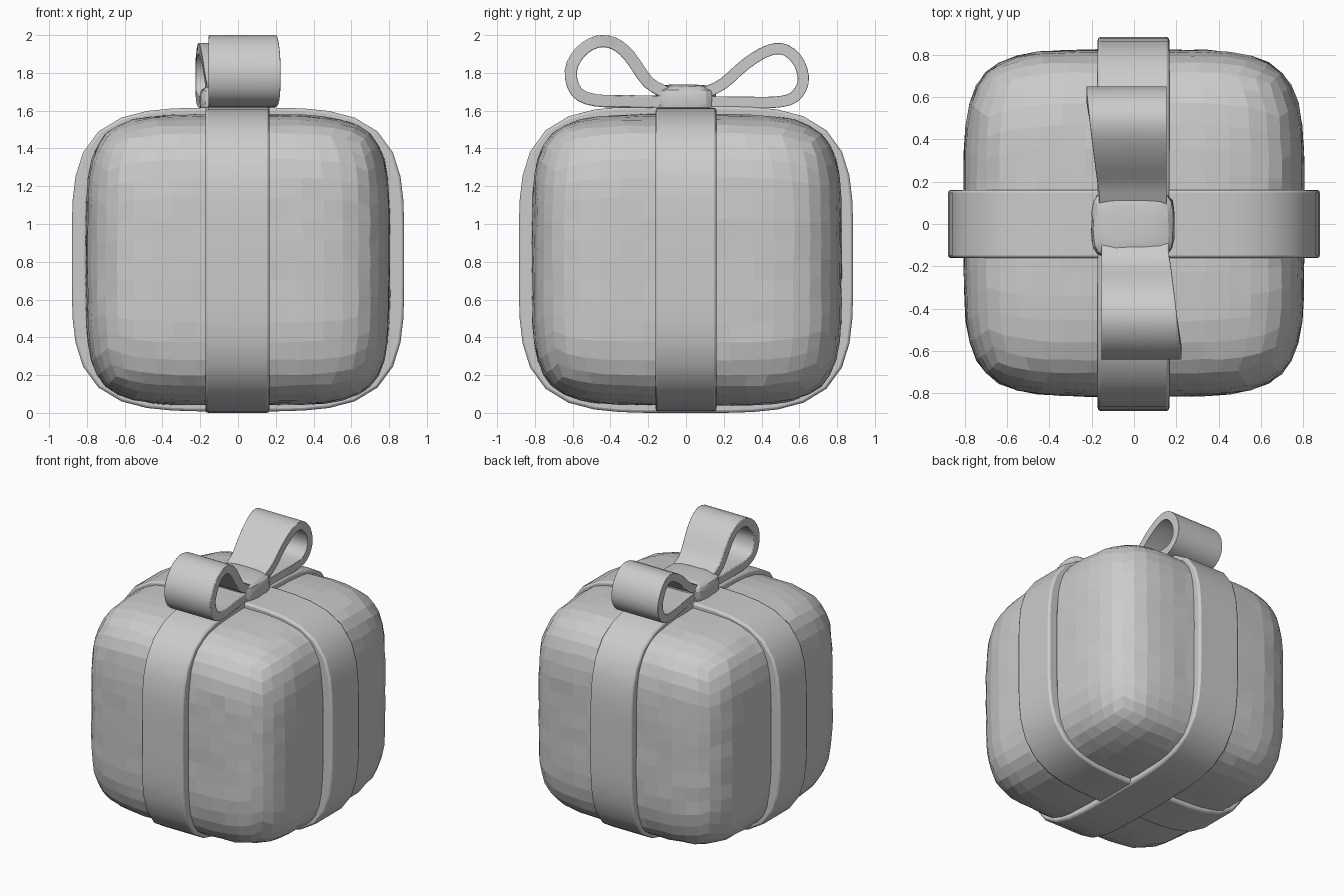
import bpy, bmesh, math, random
from mathutils import Vector

random.seed(4)
if "Cube" in bpy.data.objects:
    bpy.data.objects.remove(bpy.data.objects["Cube"])

grey = bpy.data.materials.new("plain grey")
grey.use_nodes = True
grey.diffuse_color = (0.6, 0.6, 0.6, 1)
grey.node_tree.nodes["Principled BSDF"].inputs["Base Color"].default_value = (0.6, 0.6, 0.6, 1)


def finish(bm, name, bevel=0.0, smooth_angle=None):
    bmesh.ops.recalc_face_normals(bm, faces=bm.faces)
    mesh = bpy.data.meshes.new(name)
    bm.to_mesh(mesh)
    bm.free()
    mesh.materials.append(grey)
    ob = bpy.data.objects.new(name, mesh)
    bpy.context.collection.objects.link(ob)
    bpy.ops.object.select_all(action='DESELECT')
    ob.select_set(True)
    bpy.context.view_layer.objects.active = ob
    if bevel:
        mod = ob.modifiers.new("soft edges", 'BEVEL')
        mod.width = bevel
        mod.segments = 2
        mod.limit_method = 'ANGLE'
        mod.angle_limit = math.radians(50)
    if smooth_angle:
        bpy.ops.object.shade_smooth_by_angle(angle=math.radians(smooth_angle))
    return ob


def pillow(name, half, centre, power, cuts, jitter, smooth_angle=None):
    """Cube grid pushed out to a softly bulging rounded box."""
    bm = bmesh.new()
    bmesh.ops.create_cube(bm, size=2)
    bmesh.ops.subdivide_edges(bm, edges=bm.edges[:], cuts=cuts, use_grid_fill=True)
    for v in bm.verts:
        r = sum(abs(c) ** power for c in v.co) ** (1 / power)
        v.co = Vector([c / r * h + m + random.uniform(-jitter, jitter)
                       for c, h, m in zip(v.co, half, centre)])
    return finish(bm, name, smooth_angle=smooth_angle)


def strip(name, path, sides, thick, bevel=0.014):
    """Closed band: path in (y, z) is its middle line, sides(y) gives its x limits."""
    bm = bmesh.new()
    rings = []
    n = len(path)
    for i, p in enumerate(path):
        t = (path[(i + 1) % n] - path[i - 1]).normalized()
        out = Vector((t.y, -t.x)) * thick / 2
        x0, x1 = sides(p.x)
        rings.append([bm.verts.new((x, q.x, q.y)) for x, q in
                      ((x0, p + out), (x1, p + out), (x1, p - out), (x0, p - out))])
    for i in range(n):
        a, b = rings[i], rings[(i + 1) % n]
        for k in range(4):
            m = (k + 1) % 4
            bm.faces.new((a[k], a[m], b[m], b[k]))
    return finish(bm, name, bevel, 25)


def superellipse(a, b, zc, power, count=48):
    pts = []
    for i in range(count):
        t = 2 * math.pi * i / count
        c, s = math.cos(t), math.sin(t)
        r = (abs(c) ** power + abs(s) ** power) ** (-1 / power)
        pts.append(Vector((a * c * r, zc + b * s * r)))
    return pts


def smooth_path(points, steps=3):
    """Closed Catmull-Rom curve through the points."""
    P = [Vector(p) for p in points]
    n = len(P)
    res = []
    for i in range(n):
        a, b, c, d = P[i - 1], P[i], P[(i + 1) % n], P[(i + 2) % n]
        for k in range(steps):
            t = k / steps
            res.append(0.5 * (2 * b + (c - a) * t + (2 * a - 5 * b + 4 * c - d) * t * t
                              + (3 * b - a - 3 * c + d) * t ** 3))
    return res


# Box body
pillow("box", (0.805, 0.82, 0.77), (0, 0.005, 0.81), 4.9, 13, 0.004)

# Two ribbons wrapped around the box
THICK = 0.08
strip("ribbon_front_to_back", superellipse(0.845, 0.772, 0.812, 4.2),
      lambda y: (-0.172, 0.167), THICK)
side_ribbon = strip("ribbon_side_to_side", superellipse(0.84, 0.764, 0.812, 4.2),
                    lambda y: (-0.162, 0.162), THICK)
side_ribbon.rotation_euler.z = math.pi / 2


# Bow loops, flaring to one side as they leave the knot
def flare(y):
    return -0.155, 0.165 + 0.06 * min(1, max(0, (abs(y) - 0.15) / 0.45))


front_loop = [(-0.1, 1.69), (-0.2, 1.75), (-0.3, 1.89), (-0.38, 1.955), (-0.47, 1.965),
              (-0.56, 1.91), (-0.61, 1.81), (-0.58, 1.7), (-0.48, 1.655), (-0.3, 1.65),
              (-0.1, 1.65)]
back_loop = [(-0.1, 1.69), (-0.2, 1.745), (-0.32, 1.85), (-0.44, 1.92), (-0.53, 1.92),
             (-0.6, 1.85), (-0.62, 1.75), (-0.57, 1.67), (-0.47, 1.645), (-0.3, 1.645),
             (-0.1, 1.65)]
strip("bow_loop_front", smooth_path(front_loop), flare, 0.065)
back = strip("bow_loop_back", smooth_path(back_loop), flare, 0.06)
back.rotation_euler.z = math.pi

# Knot
pillow("bow_knot", (0.195, 0.16, 0.085), (-0.005, -0.003, 1.652), 4.5, 6, 0.003, 20)
